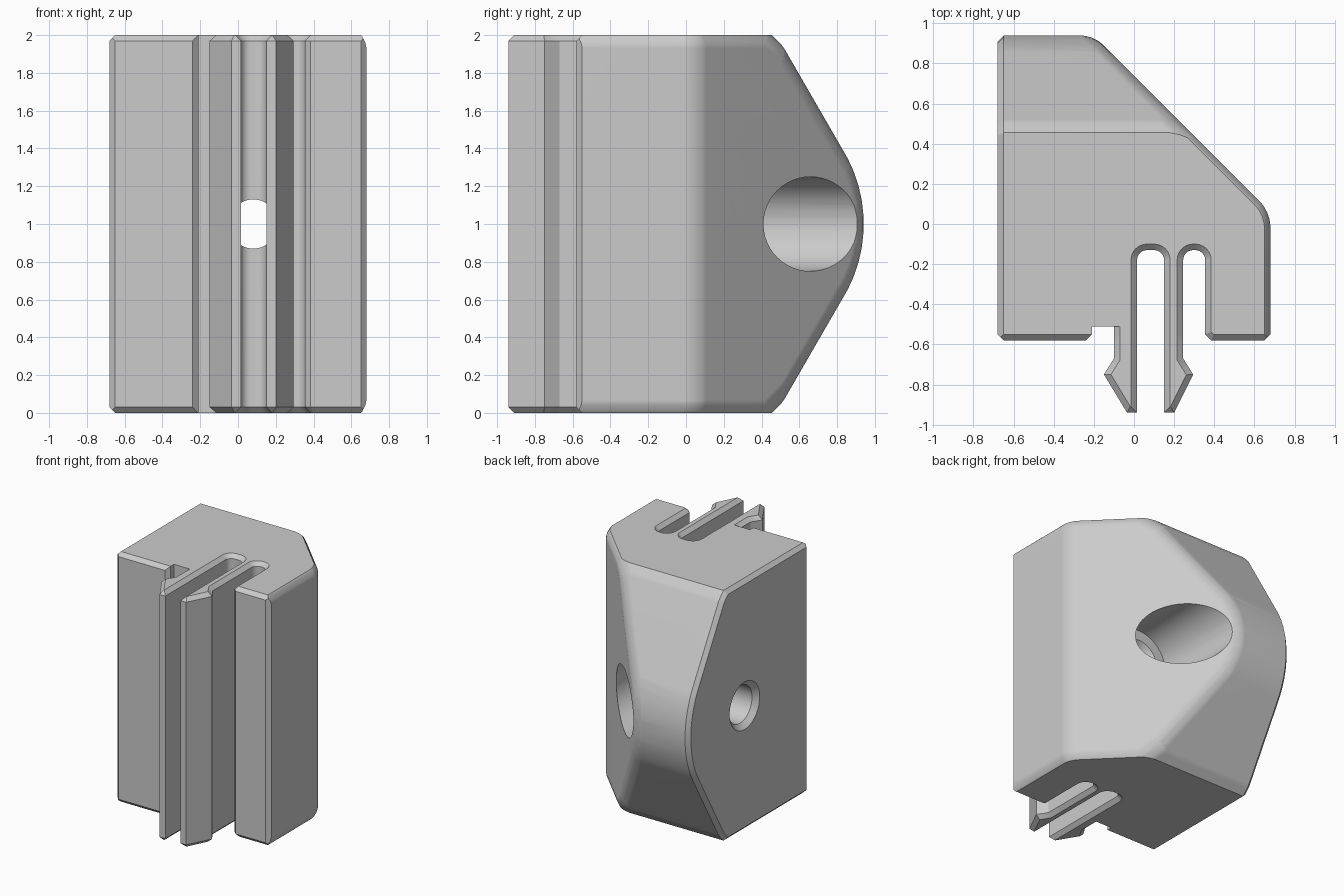
import bpy, bmesh, math
from mathutils import Vector

if "Cube" in bpy.data.objects:
    bpy.data.objects.remove(bpy.data.objects["Cube"], do_unlink=True)

grey = bpy.data.materials.new("plain_grey")
grey.use_nodes = True
GREY = (0.6, 0.6, 0.6, 1)
grey.diffuse_color = GREY
grey.node_tree.nodes["Principled BSDF"].inputs["Base Color"].default_value = GREY

RIM = 0.03  # width of the small chamfers


def finish(name, bm):
    mesh = bpy.data.meshes.new(name)
    bm.to_mesh(mesh)
    bm.free()
    mesh.materials.append(grey)
    obj = bpy.data.objects.new(name, mesh)
    bpy.context.collection.objects.link(obj)
    return obj


def loft(rings, name):
    """Closed solid through equal rings of points, counter-clockwise seen from the last."""
    bm = bmesh.new()
    rings = [[bm.verts.new(p) for p in ring] for ring in rings]
    n = len(rings[0])
    for a, b in zip(rings, rings[1:]):
        for i in range(n):
            j = (i + 1) % n
            bm.faces.new((a[i], a[j], b[j], b[i]))
    bm.faces.new(rings[0][::-1])
    bm.faces.new(rings[-1])
    return finish(name, bm)


def offset(outline, weights, dist):
    """Move each edge of a counter-clockwise outline inward."""
    lines = []
    for i, p in enumerate(outline):
        q = outline[(i + 1) % len(outline)]
        e = Vector((q[0] - p[0], q[1] - p[1])).normalized()
        n = Vector((e.y, -e.x))
        lines.append((n, n.dot(Vector(p)) - dist * weights[i]))
    pts = []
    for i, (n, d) in enumerate(lines):
        m, c = lines[i - 1]
        det = m.x * n.y - m.y * n.x
        pts.append(((c * n.y - d * m.y) / det, (m.x * d - n.x * c) / det))
    return pts


def prism(name, outline, weights, levels):
    return loft([[(x, y, z) for x, y in offset(outline, weights, o)]
                 for z, o in levels], name)


def lathe(name, profile, place, sides=48):
    """Round cutter; place maps radius offsets and depth to a point."""
    turn = [i * math.tau / sides for i in range(sides)]
    return loft([[place(r * math.cos(t), r * math.sin(t), d) for t in turn]
                 for r, d in profile], name)


# --- main block: a convex solid cut by planes (normal, distance) ---
def plane(x, y, z, d):
    v = Vector((x, y, z))
    return v.normalized(), d / v.length


def chamfer(a, b, s=RIM):
    n = a[0] + b[0]
    return n.normalized(), (a[1] + b[1] - s) / n.length


def fillet(a, b, r, steps):
    out = []
    for k in range(1, steps):
        t = k / steps
        n = a[0].lerp(b[0], t)
        d = (1 - t) * (a[1] - r) + t * (b[1] - r)
        out.append((n.normalized(), d / n.length + r))
    return out


front, left, right = plane(0, -1, 0, 0.58), plane(-1, 0, 0, 0.68), plane(1, 0, 0, 0.68)
diagonal = plane(1, 1, 0, 0.74)
top, bottom = plane(0, 0, 1, 2), plane(0, 0, -1, 0)
slope_up = plane(0, 0.866, 0.5, 1.415)
slope_down = plane(0, 0.866, -0.5, 0.415)

back = [slope_up] + fillet(slope_up, slope_down, 0.754, 10) + [slope_down]
for shoulder, slope in ((plane(0, 1, 1, 2.455), slope_up), (plane(0, 1, -1, 0.455), slope_down)):
    back += [shoulder] + fillet(shoulder, slope, 0.2, 3)
corner = fillet(right, diagonal, 0.2, 5)
cuts = [front, left, right, diagonal, top, bottom] + back + corner
cuts += [chamfer(left, p) for p in back + [top, bottom, front]]
cuts += [chamfer(front, p) for p in (right, top, bottom)]
for p in back:
    cuts += fillet(diagonal, p, 0.18, 5)
for n, d in (top, bottom):
    for side in [right, diagonal] + corner:
        cuts += fillet(side, (n, d + 0.04), 0.12, 6)

bm = bmesh.new()
bmesh.ops.create_cube(bm, size=4)
for n, d in cuts:
    bmesh.ops.bisect_plane(bm, geom=bm.verts[:] + bm.edges[:] + bm.faces[:], dist=1e-5,
                           plane_co=n * d, plane_no=n, clear_outer=True)
    rim = [e for e in bm.edges if e.is_boundary]
    if rim:
        bmesh.ops.holes_fill(bm, edges=rim, sides=0)

# close the solid cleanly from its corner points
bmesh.ops.remove_doubles(bm, verts=bm.verts, dist=3e-4)
bmesh.ops.delete(bm, geom=bm.edges[:], context="EDGES_FACES")
bmesh.ops.convex_hull(bm, input=bm.verts[:])
bmesh.ops.delete(bm, geom=[v for v in bm.verts if not v.link_faces], context="VERTS")
bmesh.ops.dissolve_limit(bm, angle_limit=math.radians(0.7), verts=bm.verts, edges=bm.edges)
bmesh.ops.recalc_face_normals(bm, faces=bm.faces)
body = finish("corner_block", bm)

# --- cutters: slots, notch and holes ---
CUT = [(-0.02, -0.05), (RIM, 0), (2 - RIM, 0), (2.02, -0.05)]


def slot(name, x0, x1, flare=False, y1=-0.13, r=0.05):
    pts = [(x0, -1.2)]
    if flare:
        pts += [(x1 + RIM, -1.2), (x1 + RIM, -0.58), (x1, -0.55)]
    else:
        pts += [(x1, -1.2)]
    for cx, start in ((x1 - r, 0), (x0 + r, 90)):
        for k in range(7):
            t = math.radians(start + 15 * k)
            pts.append((cx + r * math.cos(t), y1 - r + r * math.sin(t)))
    return prism(name, pts, [1] * len(pts), CUT)


notch_outline = [(-0.1, -1.2), (-0.1, -0.51), (-0.21, -0.51),
                 (-0.21, -0.55), (-0.25, -0.59), (-0.25, -1.2)]
cutters = [
    prism("notch_cutter", notch_outline, [1, 0, 0, 0, 0, 0], CUT),
    slot("middle_slot_cutter", 0.015, 0.15),
    slot("side_slot_cutter", 0.245, 0.355, flare=True),
    lathe("bore_cutter", [(0.13, -0.3), (0.13, 0.11), (0.17, 0.15), (0.25, 0.15), (0.25, 1.3)],
          lambda a, b, d: (0.08 + b, d, 1 + a)),
    lathe("side_hole_cutter", [(0.21, -0.7), (0.15, -0.64), (0.15, -0.25)],
          lambda a, b, d: (d, 0.23 + a, 1 + b)),
]
bpy.context.view_layer.objects.active = body
for c in cutters:
    c.hide_render = True
    mod = body.modifiers.new(c.name, "BOOLEAN")
    mod.operation, mod.solver, mod.object = "DIFFERENCE", "EXACT", c
    bpy.ops.object.modifier_apply(modifier=mod.name)
    bpy.data.objects.remove(c, do_unlink=True)


# --- snap clips with hooked tips ---
def clip(name, inner, side, neck):
    hook = neck + 0.05
    pts = [(0, -0.45), (0, -0.94), (0.05, -0.94), (hook, -0.75), (neck, -0.67), (neck, -0.45)]
    weights = [1, 1, 1, 1, 1, 0]
    pts = [(inner + side * x, y) for x, y in pts]
    if side < 0:
        pts, weights = pts[::-1], weights[-2::-1] + weights[-1:]
    return prism(name, pts, weights, [(0, RIM), (RIM, 0), (2 - RIM, 0), (2, RIM)])


clips = [clip("left_clip", 0.15, 1, 0.095), clip("right_clip", 0.015, -1, 0.115)]

# --- smooth curved areas, crisp edges ---
for obj in [body] + clips:
    bpy.ops.object.select_all(action="DESELECT")
    obj.select_set(True)
    bpy.context.view_layer.objects.active = obj
    bpy.ops.object.shade_smooth_by_angle(angle=math.radians(28))
    weighted = obj.modifiers.new("even_shading", "WEIGHTED_NORMAL")
    weighted.keep_sharp = True
